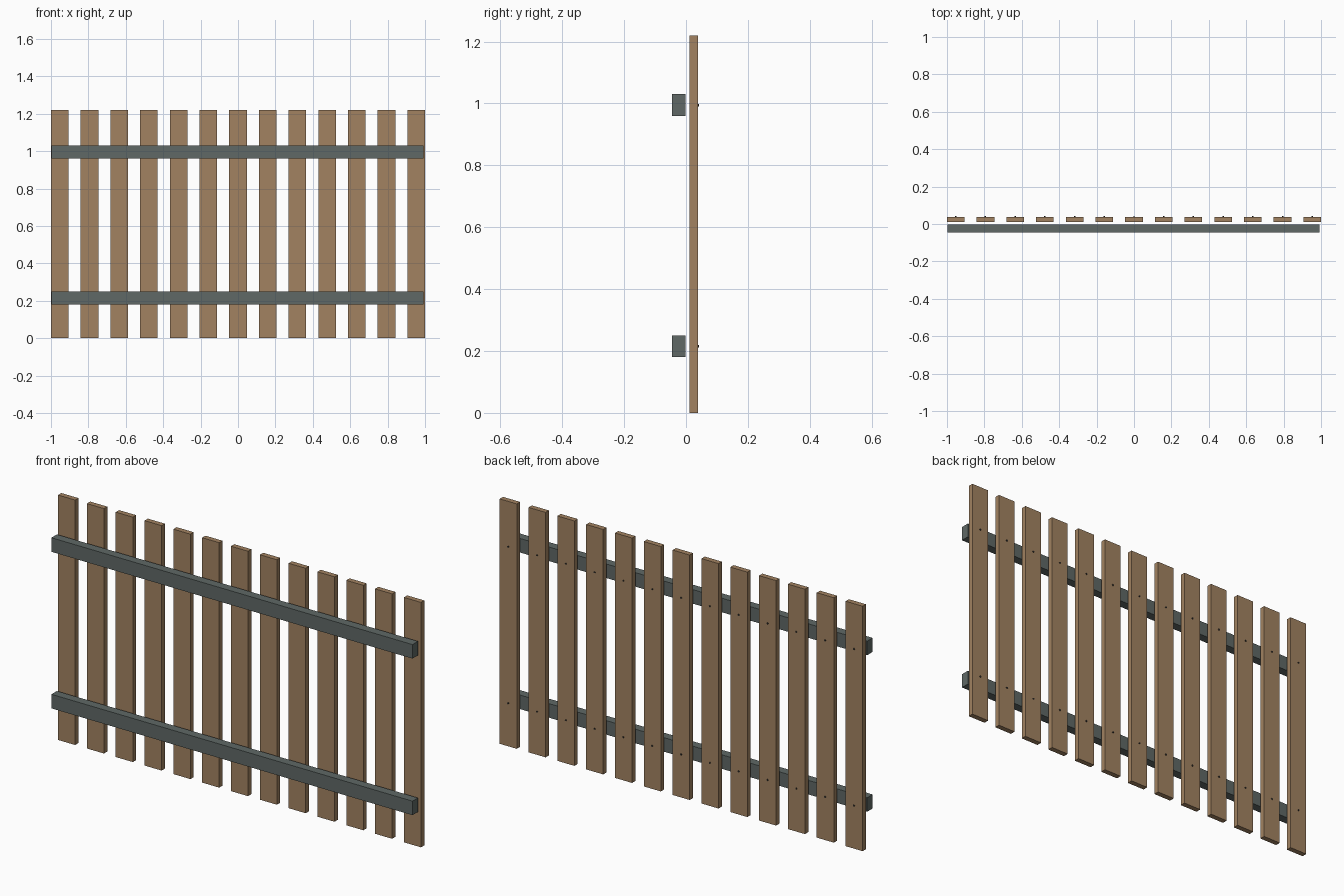
import bpy
from mathutils import Matrix
import bmesh

cube = bpy.data.objects.get("Cube")
if cube:
    bpy.data.objects.remove(cube, do_unlink=True)


def make_material(name, color):
    mat = bpy.data.materials.new(name)
    mat.use_nodes = True
    rgba = (*color, 1)
    mat.diffuse_color = rgba
    mat.node_tree.nodes["Principled BSDF"].inputs["Base Color"].default_value = rgba
    return mat


def add_object(name, bm, mat):
    mesh = bpy.data.meshes.new(name)
    bm.to_mesh(mesh)
    bm.free()
    mesh.materials.append(mat)
    obj = bpy.data.objects.new(name, mesh)
    bpy.context.collection.objects.link(obj)
    return obj


def add_box(name, center, size, mat):
    bm = bmesh.new()
    bmesh.ops.create_cube(bm, size=1, matrix=Matrix.Diagonal((*size, 1)))
    obj = add_object(name, bm, mat)
    obj.location = center
    return obj


def add_nail(name, center, radius, depth, mat):
    bm = bmesh.new()
    bmesh.ops.create_cone(bm, cap_ends=True, segments=8, radius1=radius,
                          radius2=radius, depth=depth,
                          matrix=Matrix.Rotation(1.5708, 4, "X"))
    obj = add_object(name, bm, mat)
    obj.location = center
    return obj


wood = make_material("brown wood", (0.36, 0.225, 0.12))
grey = make_material("slate grey rail", (0.115, 0.14, 0.133))
dark = make_material("dark nail", (0.04, 0.035, 0.03))

SLATS = 13
WIDTH = 0.094
HEIGHT = 1.22
PITCH = (2 - WIDTH) / (SLATS - 1)
RAIL_HEIGHTS = {"lower": 0.215, "upper": 0.995}

# Horizontal rails in front
for level, z in RAIL_HEIGHTS.items():
    add_box(f"{level}_rail", (-0.002, -0.0235, z), (1.99, 0.043, 0.07), grey)

# Vertical slats behind, each with a nail head at every rail
for i in range(SLATS):
    x = -1 + WIDTH / 2 + i * PITCH
    add_box(f"slat_{i + 1}", (x, 0.025, HEIGHT / 2), (WIDTH, 0.026, HEIGHT), wood)
    for level, z in RAIL_HEIGHTS.items():
        add_nail(f"{level}_nail_{i + 1}", (x, 0.038, z), 0.004, 0.008, dark)
